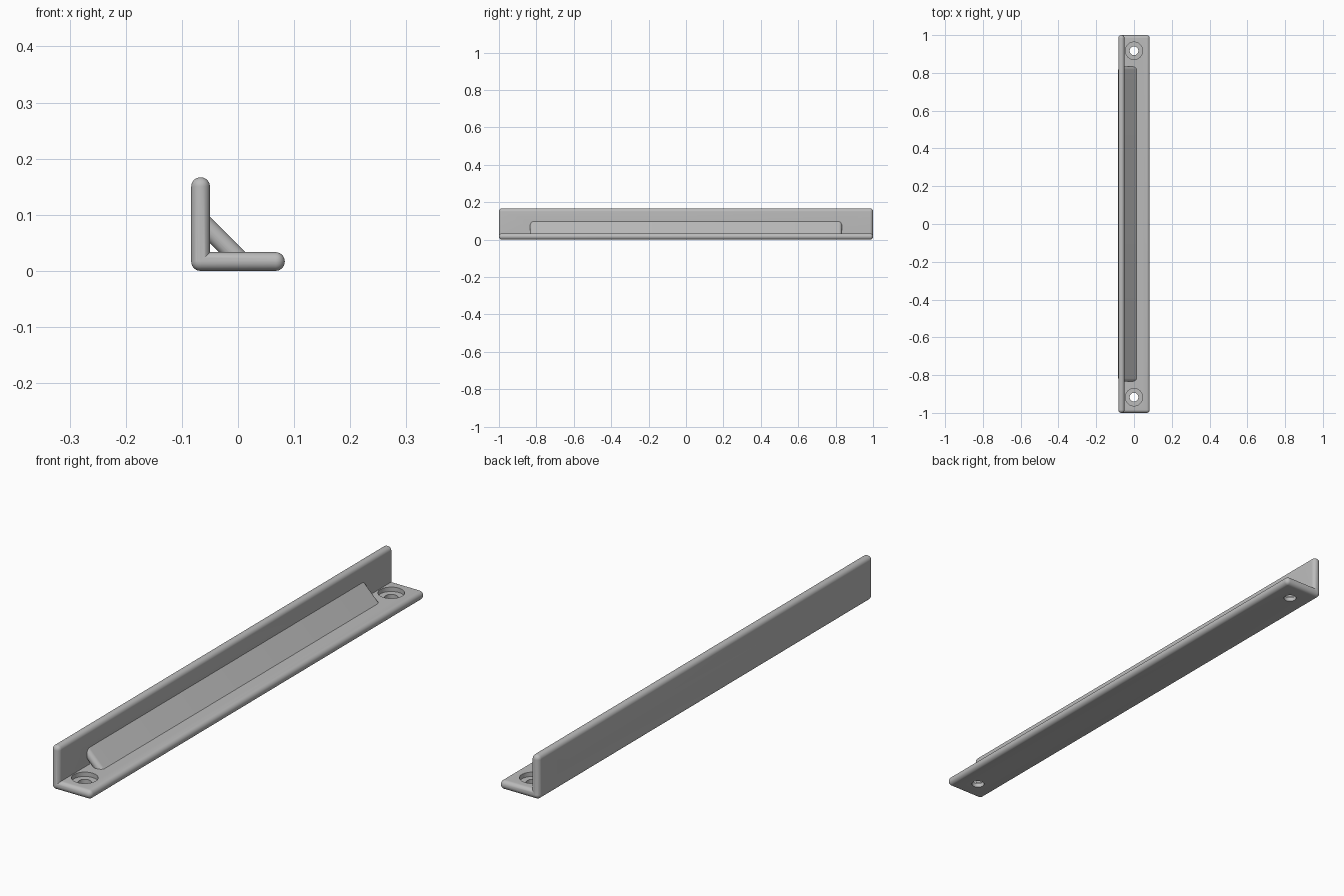
import bpy
from math import radians

if "Cube" in bpy.data.objects:
    bpy.data.objects.remove(bpy.data.objects["Cube"])

THICK = 0.0333
SIDE = 0.1667
HALF = SIDE / 2
MID = THICK / 2

grey = bpy.data.materials.new("mid grey")
grey.use_nodes = True
colour = (0.5, 0.5, 0.5, 1)
grey.diffuse_color = colour
grey.node_tree.nodes["Principled BSDF"].inputs["Base Color"].default_value = colour


def apply_modifiers(obj):
    bpy.ops.object.select_all(action="DESELECT")
    obj.select_set(True)
    bpy.context.view_layer.objects.active = obj
    for mod in list(obj.modifiers):
        bpy.ops.object.modifier_apply(modifier=mod.name)


def rounded_plate(name, size, location, tilt=0):
    """Slab with fully rounded edges."""
    bpy.ops.mesh.primitive_cube_add(size=1, location=location, rotation=(0, radians(tilt), 0))
    obj = bpy.context.object
    obj.name = name
    obj.scale = size
    bpy.ops.object.transform_apply(location=True, rotation=True, scale=True)
    bevel = obj.modifiers.new("round edges", "BEVEL")
    bevel.width = MID * 0.985
    bevel.segments = 8
    apply_modifiers(obj)
    obj.data.materials.append(grey)
    return obj


def combine(target, tool, operation):
    mod = target.modifiers.new(operation, "BOOLEAN")
    mod.operation = operation
    mod.solver = "EXACT"
    mod.object = tool
    apply_modifiers(target)
    bpy.data.objects.remove(tool)


# Base flange, upright flange and diagonal brace
bracket = rounded_plate("angle_bracket", (SIDE, 2, THICK), (0, 0, MID))
upright = rounded_plate("upright_flange", (THICK, 2, SIDE), (MID - HALF, 0, HALF))
brace = rounded_plate("diagonal_brace", (0.136, 1.667, THICK), (-0.0305, 0, 0.0535), 45)
combine(bracket, upright, "UNION")
combine(bracket, brace, "UNION")

# Counterbored screw holes at both ends
for y in (-0.917, 0.917):
    for radius, bottom in ((0.046, MID), (0.023, -0.05)):
        depth = 0.06 - bottom
        bpy.ops.mesh.primitive_cylinder_add(vertices=48, radius=radius, depth=depth,
                                            location=(0, y, bottom + depth / 2))
        cutter = bpy.context.object
        cutter.data.materials.append(grey)
        combine(bracket, cutter, "DIFFERENCE")

bpy.ops.object.shade_smooth_by_angle(angle=radians(30))
